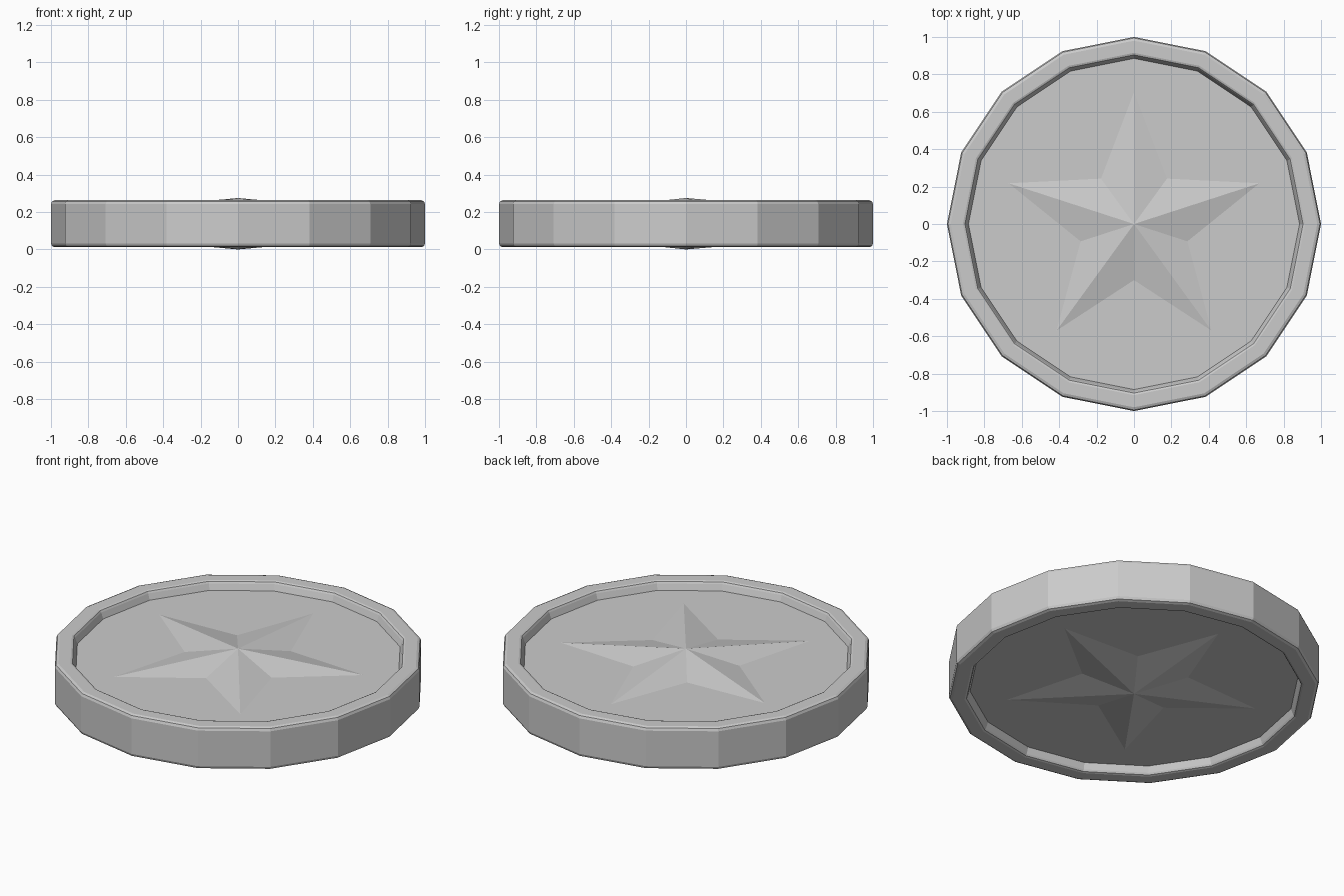
import bpy, bmesh
from math import sin, cos, pi

if "Cube" in bpy.data.objects:
    bpy.data.objects.remove(bpy.data.objects["Cube"])

SIDES = 16
MID = 0.1375          # mid height of the coin
FLOOR = 0.0765        # recessed face above the middle
RIM = 0.1255          # rim top above the middle
APEX = 0.1375         # star peak above the middle

bm = bmesh.new()


def ring(r, z):
    return [bm.verts.new((r * cos(2 * pi * i / SIDES), r * sin(2 * pi * i / SIDES), MID + z))
            for i in range(SIDES)]


def bridge(a, b):
    for i in range(SIDES):
        j = (i + 1) % SIDES
        bm.faces.new((a[i], a[j], b[j], b[i]))


def loop_edges(loop):
    edges = []
    for i, v in enumerate(loop):
        w = loop[(i + 1) % len(loop)]
        edges.append(bm.edges.get((v, w)) or bm.edges.new((v, w)))
    return edges


# Half profile of the rim: outer wall, rounded edges, lip down to the recess
half = [(1.0, RIM - 0.02), (0.994, RIM - 0.006), (0.98, RIM),
        (0.915, RIM), (0.904, RIM - 0.004), (0.898, RIM - 0.014), (0.885, FLOOR)]
top = [ring(r, z) for r, z in half]
bottom = [ring(r, -z) for r, z in half]
bridge(bottom[0], top[0])
for rings in (top, bottom):
    for a, b in zip(rings, rings[1:]):
        bridge(a, b)

# Faceted star raised from each recessed face
for s, rings in ((1, top), (-1, bottom)):
    outline = []
    for k in range(10):
        r = 0.705 if k % 2 == 0 else 0.30
        a = pi / 2 + k * pi / 5
        outline.append(bm.verts.new((r * cos(a), r * sin(a), MID + s * FLOOR)))
    # recessed floor around the star
    bmesh.ops.triangle_fill(bm, edges=loop_edges(outline) + loop_edges(rings[-1]),
                            use_beauty=True, normal=(0, 0, s))
    peak = bm.verts.new((0, 0, MID + s * APEX))
    for k in range(10):
        tri = (outline[k], outline[(k + 1) % 10], peak)
        if not any(set(f.verts) == set(tri) for f in outline[k].link_faces):
            bm.faces.new(tri)
    # drop any fill that landed inside the star
    inside = [f for f in bm.faces if all(v in outline for v in f.verts)
              and f.calc_center_median().xy.length < 0.3]
    bmesh.ops.delete(bm, geom=inside, context='FACES_ONLY')

bmesh.ops.recalc_face_normals(bm, faces=bm.faces[:])
mesh = bpy.data.meshes.new("star_coin")
bm.to_mesh(mesh)
bm.free()
coin = bpy.data.objects.new("star_coin", mesh)
bpy.context.collection.objects.link(coin)
